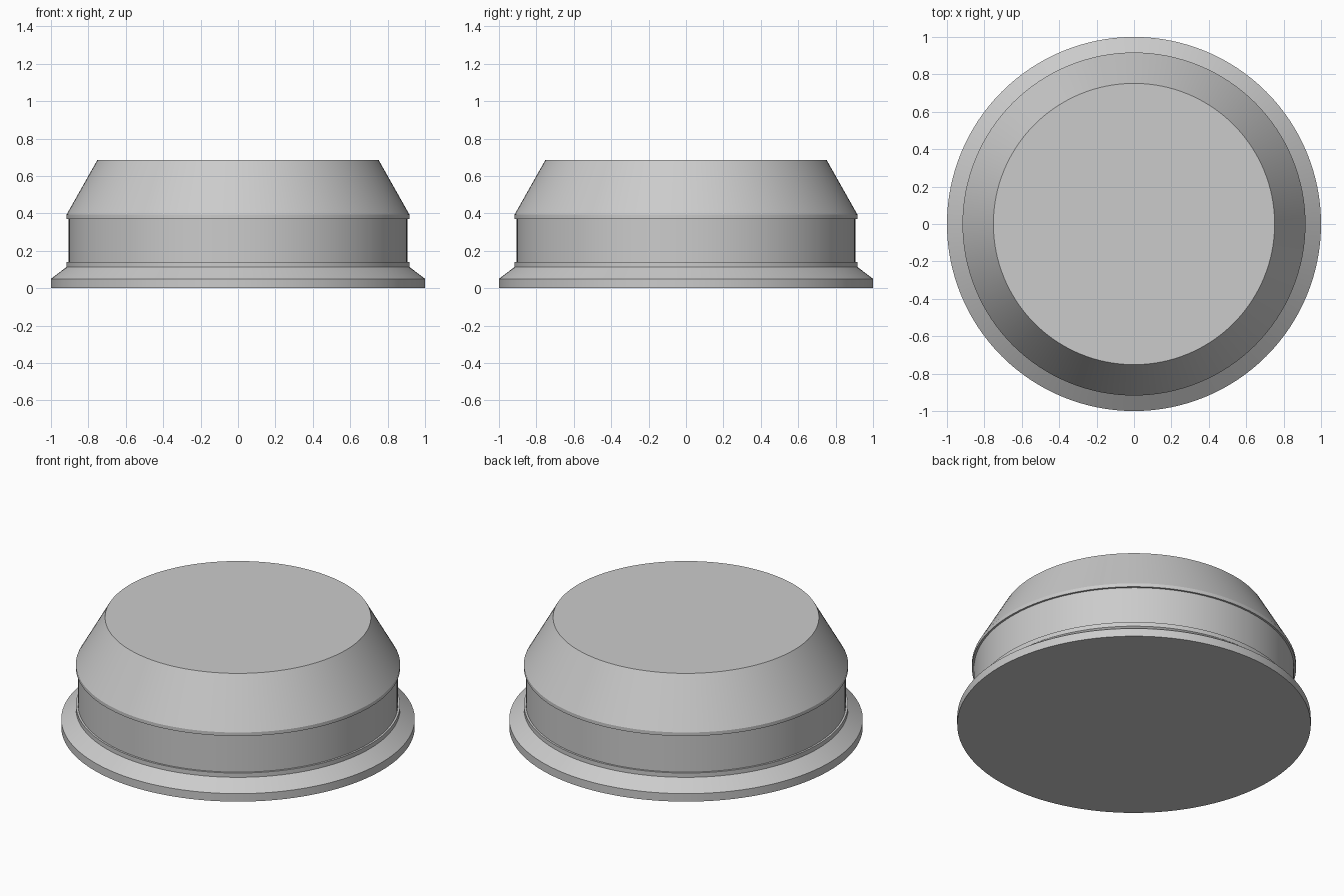
import bpy, bmesh, math

if "Cube" in bpy.data.objects:
    bpy.data.objects.remove(bpy.data.objects["Cube"])

SEGMENTS = 128


def lathe(name, profile):
    """Revolve (radius, z) points about z and cap both ends."""
    bm = bmesh.new()
    rings = []
    for r, z in profile:
        rings.append([bm.verts.new((r * math.cos(2 * math.pi * i / SEGMENTS),
                                    r * math.sin(2 * math.pi * i / SEGMENTS), z))
                      for i in range(SEGMENTS)])
    for low, high in zip(rings, rings[1:]):
        for i in range(SEGMENTS):
            j = (i + 1) % SEGMENTS
            bm.faces.new((low[i], low[j], high[j], high[i]))
    bm.faces.new(rings[0][::-1])
    bm.faces.new(rings[-1])
    mesh = bpy.data.meshes.new(name)
    bm.to_mesh(mesh)
    bm.free()
    obj = bpy.data.objects.new(name, mesh)
    bpy.context.collection.objects.link(obj)
    bpy.ops.object.select_all(action='DESELECT')
    obj.select_set(True)
    bpy.context.view_layer.objects.active = obj
    bpy.ops.object.shade_smooth_by_angle(angle=math.radians(20))
    return obj


# One solid: base flange, lower lip, recessed waist, upper lip, tapered cap
lathe("round_cap", [
    (1.0, 0.0), (1.0, 0.05),
    (0.917, 0.113), (0.917, 0.14),
    (0.905, 0.14), (0.905, 0.371),
    (0.917, 0.371), (0.917, 0.393),
    (0.752, 0.685),
])
